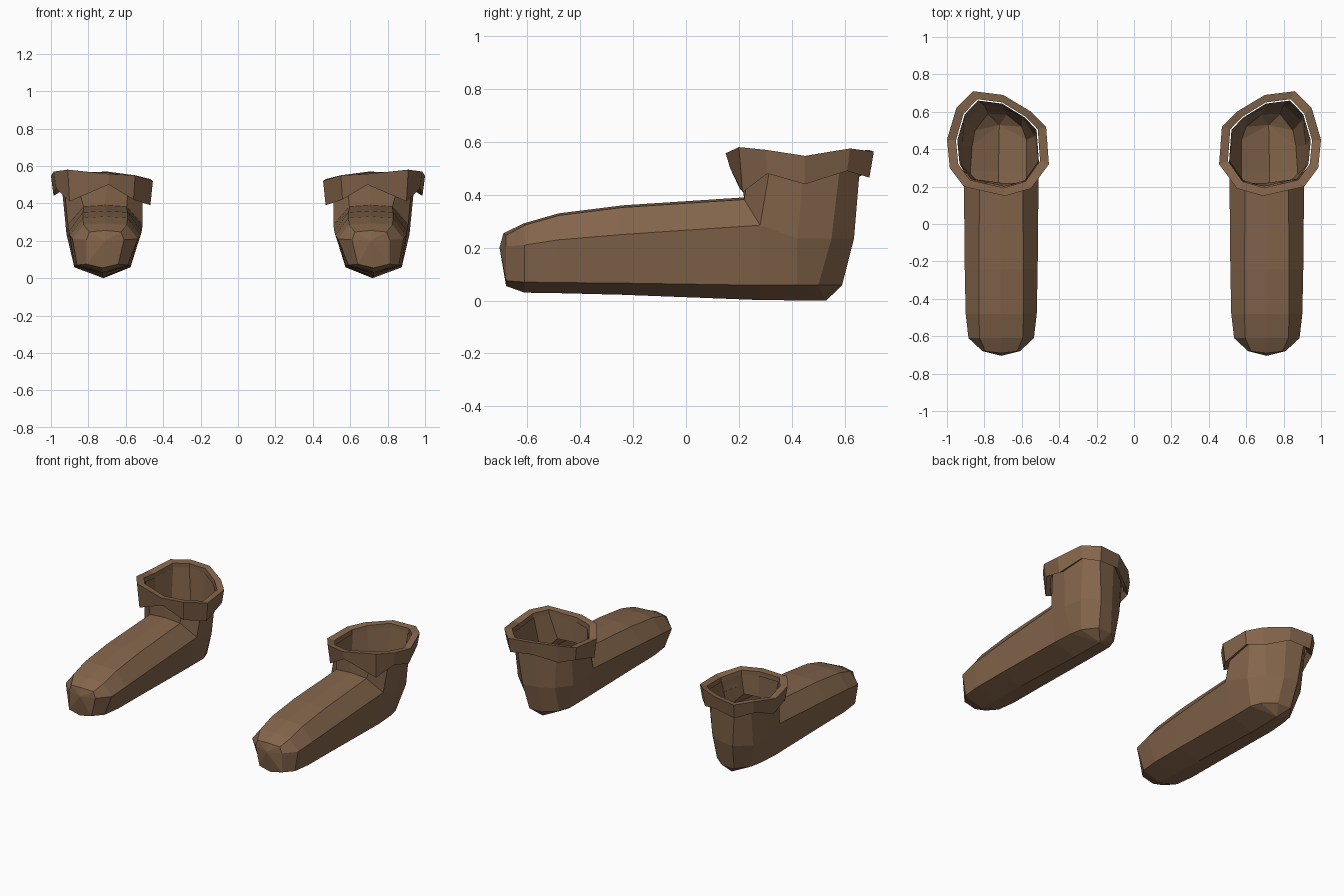
import bpy
import bmesh

if "Cube" in bpy.data.objects:
    bpy.data.objects.remove(bpy.data.objects["Cube"])

leather = bpy.data.materials.new("brown_leather")
leather.diffuse_color = (0.23, 0.13, 0.07, 1)
leather.use_nodes = True
leather.node_tree.nodes["Principled BSDF"].inputs["Base Color"].default_value = leather.diffuse_color


def finish(name, bm):
    """Turn a bmesh into a flat-shaded object mirrored to the other foot."""
    bmesh.ops.recalc_face_normals(bm, faces=bm.faces)
    me = bpy.data.meshes.new(name)
    bm.to_mesh(me)
    bm.free()
    me.materials.append(leather)
    ob = bpy.data.objects.new(name, me)
    bpy.context.collection.objects.link(ob)
    mod = ob.modifiers.new("other_foot", 'MIRROR')
    mod.use_mirror_merge = False
    return ob


def strip(bm, a, b, closed=False):
    """Bridge two equally long rows of vertices."""
    n = len(a)
    for i in range(n if closed else n - 1):
        j = (i + 1) % n
        bm.faces.new((a[i], a[j], b[j], b[i]))


# Cuff outline: x, y, top z, bottom z (front three points first)
CUFF = [(.55, .19, .55, .42), (.69, .15, .557, .50), (.91, .20, .58, .41),
        (.985, .30, .57, .48), (1.0, .45, .547, .44), (.95, .62, .575, .49),
        (.86, .71, .563, .465), (.70, .69, .57, .48), (.55, .60, .55, .43),
        (.47, .52, .53, .44), (.455, .32, .52, .39)]
CX, CY = .725, .432


def shrink(x, y, sx, sy):
    return CX + (x - CX) * sx, CY + (y - CY) * sy


# --- Boot: toe-to-ankle loft, heel and shaft in one hollow shell ---
bm = bmesh.new()
V = bm.verts.new
# y, keel z, low z, low half-width, side z, side half-width, top z, top half-width
FOOT = [(-.70, .055, .075, .085, .205, .10, .247, .085),
        (-.61, .030, .070, .135, .210, .175, .285, .115),
        (-.48, .028, .068, .150, .230, .190, .322, .120),
        (-.24, .022, .066, .150, .250, .195, .352, .120),
        (.28, .002, .058, .150, .285, .200, .382, .115)]
rings = []
for i, (y, kz, lz, lw, sz, sw, tz, tw) in enumerate(FOOT):
    bow = .02 if i == 0 else 0           # rounded toe tip
    ty = y - .06 if i == 4 else y        # instep meets the shaft further forward
    c, k = .71, .725
    rings.append([V(p) for p in (
        (k, y + bow, kz), (k + lw, y + bow, lz), (c + sw, y + bow, sz),
        (c + tw, ty + bow, tz), (c, ty + bow / 2, tz + .008),
        (c - tw, ty + bow, tz), (c - sw, y + bow, sz), (k - lw, y + bow, lz))])
for a, b in zip(rings, rings[1:]):
    strip(bm, a, b, True)
tip = V((.71, -.705, .20))
for i in range(8):
    bm.faces.new((rings[0][i], rings[0][(i + 1) % 8], tip))

# Heel rows run from the right side around the back to the left side
keel, low_r, side_r, top_r, top_c, top_l, side_l, low_l = rings[-1]
low = [low_r] + [V((x, y, .058)) for x, y in (
    (.865, .42), (.85, .50), (.78, .59), (.68, .585), (.60, .52), (.575, .45))] + [low_l]
side = [side_r] + [V((x, y, .235)) for x, y in (
    (.917, .42), (.895, .55), (.80, .635), (.70, .62), (.60, .57), (.53, .47))] + [side_l]
heel = V((.72, .53, 0))
strip(bm, low, side)
bm.faces.new((keel, low[0], low[1], heel))
bm.faces.new((keel, heel, low[-2], low[-1]))
for a, b in zip(low[1:-2], low[2:-1]):
    bm.faces.new((heel, a, b))

# Shaft rises to just below the cuff rim
top = [V((*shrink(x, y, .80, .82), zt - .03)) for x, y, zt, zb in CUFF]
strip(bm, side, top[3:])
strip(bm, [side_l, top_l, top_c, top_r, side_r], [top[10], top[0], top[1], top[2], top[3]])
finish("boot", bm)

# --- Cuff: loose jagged band around the top of the shaft ---
bm = bmesh.new()
V = bm.verts.new
outer = [V((x, y, zt)) for x, y, zt, zb in CUFF]
hem = [V((*shrink(x, y, .95, .94), zb)) for x, y, zt, zb in CUFF]
inner = [V((*shrink(x, y, .825, .845), zt - .005)) for x, y, zt, zb in CUFF]
lining = [V((*shrink(x, y, .83, .85), zb + .02)) for x, y, zt, zb in CUFF]
for a, b in ((hem, outer), (outer, inner), (inner, lining), (lining, hem)):
    strip(bm, a, b, True)
finish("cuff", bm)
